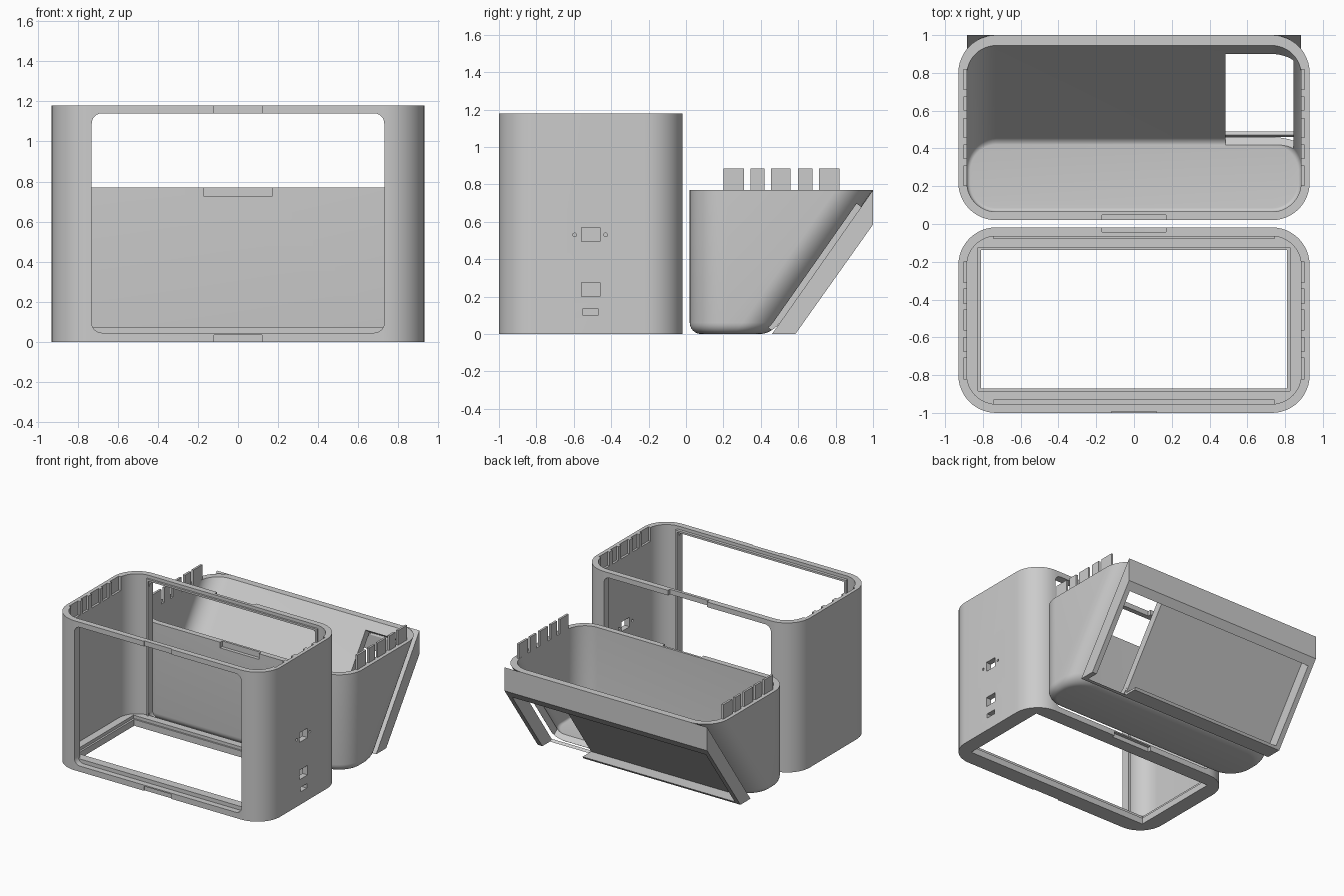
import bpy, bmesh, math
from mathutils import Vector

if "Cube" in bpy.data.objects:
    bpy.data.objects.remove(bpy.data.objects["Cube"])

grey = bpy.data.materials.new("plain_grey")
grey.diffuse_color = (0.6, 0.6, 0.6, 1)
grey.use_nodes = True
grey.node_tree.nodes["Principled BSDF"].inputs["Base Color"].default_value = grey.diffuse_color


def finish(name, bm):
    bmesh.ops.recalc_face_normals(bm, faces=bm.faces)
    me = bpy.data.meshes.new(name)
    bm.to_mesh(me)
    bm.free()
    me.materials.append(grey)
    ob = bpy.data.objects.new(name, me)
    bpy.context.collection.objects.link(ob)
    return ob


def rounded(a0, a1, b0, b1, r, n=12):
    """Outline of a rounded rectangle."""
    pts = []
    for k, (ca, cb) in enumerate([(a1 - r, b1 - r), (a0 + r, b1 - r),
                                  (a0 + r, b0 + r), (a1 - r, b0 + r)]):
        for i in range(n + 1):
            t = math.pi / 2 * (k + i / n)
            pts.append((ca + r * math.cos(t), cb + r * math.sin(t)))
    return pts


def loft(name, rings):
    """Skin a stack of equal-length 3D rings and cap both ends."""
    bm = bmesh.new()
    rows = [[bm.verts.new(p) for p in ring] for ring in rings]
    n = len(rows[0])
    for lo, hi in zip(rows, rows[1:]):
        for i in range(n):
            j = (i + 1) % n
            bm.faces.new((lo[i], lo[j], hi[j], hi[i]))
    bm.faces.new(rows[0])
    bm.faces.new(rows[-1])
    return finish(name, bm)


def upright(name, pts, z0, z1):
    return loft(name, [[(x, y, z) for x, y in pts] for z in (z0, z1)])


def along_x(name, pts, x0, x1):
    return loft(name, [[(x, y, z) for y, z in pts] for x in (x0, x1)])


def along_y(name, pts, y0, y1):
    return loft(name, [[(x, y, z) for x, z in pts] for y in (y0, y1)])


def block(name, x0, x1, y0, y1, z0, z1):
    return upright(name, [(x0, y0), (x1, y0), (x1, y1), (x0, y1)], z0, z1)


def cut(ob, cutters, keep=False):
    for c in cutters:
        m = ob.modifiers.new("cut", 'BOOLEAN')
        m.operation, m.solver, m.object = 'DIFFERENCE', 'EXACT', c
        bpy.context.view_layer.objects.active = ob
        bpy.ops.object.modifier_apply(modifier=m.name)
        if not keep:
            bpy.data.objects.remove(c)


def smooth(ob):
    bpy.ops.object.select_all(action='DESELECT')
    ob.select_set(True)
    bpy.context.view_layer.objects.active = ob
    bpy.ops.object.shade_smooth_by_angle(angle=math.radians(25))


# y ranges of the five snap tabs on each side
TABS = [(0.20, 0.31), (0.345, 0.42), (0.455, 0.56), (0.60, 0.675), (0.71, 0.82)]

# Open case: rounded shell with a floor ring
case = upright("case", rounded(-0.93, 0.93, -1, -0.018, 0.2), 0, 1.18)
cuts = [upright("cavity", rounded(-0.885, 0.885, -0.953, -0.065, 0.155), 0.075, 1.3),
        block("floor_hole", -0.81, 0.81, -0.872, -0.138, -0.1, 0.2),
        block("floor_step", -0.825, 0.825, -0.885, -0.125, 0.05, 0.2)]
# Front and back windows
window = rounded(-0.73, 0.73, 0.045, 1.14, 0.05, 6)
cuts += [along_y("front_window", window, -1.1, -0.953),
         along_y("back_window", window, -0.065, 0.1)]
# Latch recesses on the front and back edges
for z0, z1 in ((-0.1, 0.035), (1.14, 1.3)):
    cuts.append(block("front_recess", -0.12, 0.12, -1.1, -0.992, z0, z1))
    cuts.append(block("back_recess", -0.17, 0.17, -0.042, 0.1, z0, z1))
# Port holes in the right side
for y0, y1, z0, z1 in ((-0.56, -0.46, 0.495, 0.57), (-0.56, -0.46, 0.2, 0.275),
                       (-0.55, -0.47, 0.1, 0.135)):
    cuts.append(block("port", 0.87, 1.0, y0, y1, z0, z1))
for y in (-0.595, -0.43):
    cuts.append(along_x("screw_hole", rounded(y - 0.01, y + 0.01, 0.52, 0.54, 0.0099, 4), 0.87, 1.0))
# Slots that receive the snap tabs
for a, b in TABS:
    for s in (-1, 1):
        x0, x1 = sorted((s * 0.87, s * 0.902))
        cuts.append(block("tab_slot", x0, x1, -b, -a, 1.07, 1.3))
cut(case, cuts)
smooth(case)

# Thin panel lips inside both windows
for side, y0, y1 in (("front", -0.953, -0.93), ("back", -0.08, -0.065)):
    for s in (-1, 1):
        x0, x1 = sorted((s * 0.73, s * 0.745))
        block(side + "_window_side_lip", x0, x1, y0, y1, 0.07, 1.155)
    block(side + "_window_top_lip", -0.745, 0.745, y0, y1, 1.14, 1.155)


# Tray with a sloping back and a filleted bottom
def back(z):
    return 0.46 + z * 0.54 / 0.77


def tray_ring(z, t, tb, r, inset):
    return [(x, y, z) for x, y in rounded(-0.93 + t + inset, 0.93 - t - inset,
            0.02 + t + inset, back(z) - tb - inset, r - inset)]


def fillet(z, f):
    steps = [math.pi / 2 * i / 6 for i in range(7)]
    return [(z + f * (1 - math.cos(a)), f * (1 - math.sin(a))) for a in steps]


tray = loft("tray", [tray_ring(z, 0, 0, 0.2, i) for z, i in fillet(0, 0.06) + [(0.77, 0)]])
cut(tray, [loft("tray_cavity", [tray_ring(z, 0.045, 0.055, 0.155, i)
                                for z, i in fillet(0.05, 0.02) + [(0.9, 0)]]),
           block("latch_recess", -0.17, 0.17, -0.1, 0.047, 0.725, 0.9)])

# Framed sloping back: cheeks, top strip, bottom flange and recessed plate
frame = along_x("sloped_frame", [(0.46, 0), (0.585, 0), (1, 0.585), (1, 0.77)], -0.885, 0.885)
cut(frame, [along_x("frame_recess", [(back(0.018) + 0.018, 0.018), (0.8, 0.018),
                                     (0.96, 0.3), (0.96, (0.942 - 0.46) * 0.77 / 0.54)],
                    -0.845, 0.845)])

# Opening cut square through the slope on the right
n = Vector((0.819, -0.574))
p0, p1 = Vector((0.47, 0.014)), Vector((0.95, 0.67))
opening = along_x("opening", [p0 - n * 0.15, p0 + n * 0.15, p1 + n * 0.02, p1 - n * 0.15],
                  0.485, 0.845)
cut(tray, [opening], keep=True)
cut(frame, [opening])
smooth(tray)

# Snap tabs standing on the tray rim
for a, b in TABS:
    for s in (-1, 1):
        x0, x1 = sorted((s * 0.885, s * 0.902))
        block("snap_tab", x0, x1, a, b, 0.76, 0.885)
